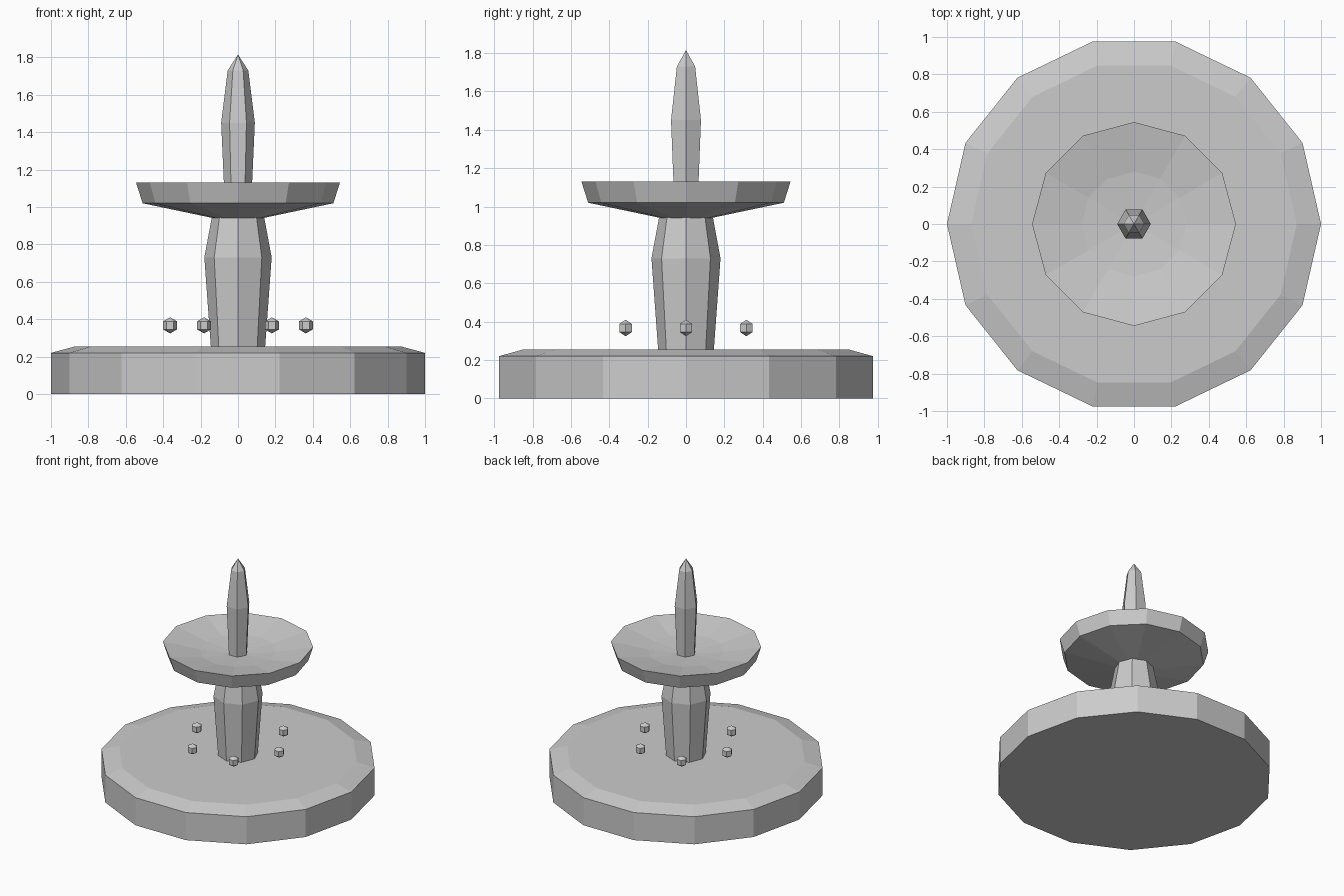
import bpy
import bmesh
from math import cos, sin, pi, tau

cube = bpy.data.objects.get("Cube")
if cube:
    bpy.data.objects.remove(cube, do_unlink=True)

# One stone colour for the whole fountain
stone = bpy.data.materials.new("grey stone")
stone.use_nodes = True
grey = (0.6, 0.6, 0.6, 1)
stone.diffuse_color = grey
stone.node_tree.nodes["Principled BSDF"].inputs["Base Color"].default_value = grey


def lathe(name, sides, profile, location=(0, 0, 0)):
    """Flat-sided solid from (radius, height) points, bottom to top."""
    bm = bmesh.new()
    rings = []
    for r, z in profile:
        count = sides if r else 1
        rings.append([bm.verts.new((r * cos(tau * i / sides), r * sin(tau * i / sides), z))
                      for i in range(count)])
    for low, high in zip(rings, rings[1:]):
        for i in range(sides):
            j = (i + 1) % sides
            corners = [low[i % len(low)], low[j % len(low)],
                       high[j % len(high)], high[i % len(high)]]
            bm.faces.new(list(dict.fromkeys(corners)))
    # Close open ends
    if len(rings[0]) > 1:
        bm.faces.new(rings[0][::-1])
    if len(rings[-1]) > 1:
        bm.faces.new(rings[-1])
    bmesh.ops.recalc_face_normals(bm, faces=bm.faces)
    mesh = bpy.data.meshes.new(name)
    bm.to_mesh(mesh)
    bm.free()
    mesh.materials.append(stone)
    obj = bpy.data.objects.new(name, mesh)
    obj.location = location
    bpy.context.collection.objects.link(obj)
    return obj


# Wide base with a sloped rim
lathe("base", 14, [(1, 0), (1, 0.22), (0.87, 0.255)])

# Column swelling toward the upper bowl
lathe("column", 8, [(0.145, 0.25), (0.18, 0.73), (0.14, 0.945)])

# Shallow bowl: underside, outer wall, then the hollow inside
lathe("bowl", 12, [(0.13, 0.94), (0.51, 1.02), (0.545, 1.13), (0.28, 1.08), (0, 1.055)])

# Pointed spout
lathe("spout", 6, [(0.072, 1.05), (0.09, 1.45), (0.055, 1.73), (0, 1.815)])

# Ring of water drops around the column
radius = 0.043
drop_profile = [(0, -radius), (radius * cos(pi / 6), -radius / 2),
                (radius * cos(pi / 6), radius / 2), (0, radius)]
for i in range(6):
    angle = tau * i / 6
    lathe(f"drop_{i + 1}", 6, drop_profile,
          (0.363 * cos(angle), 0.363 * sin(angle), 0.367))
